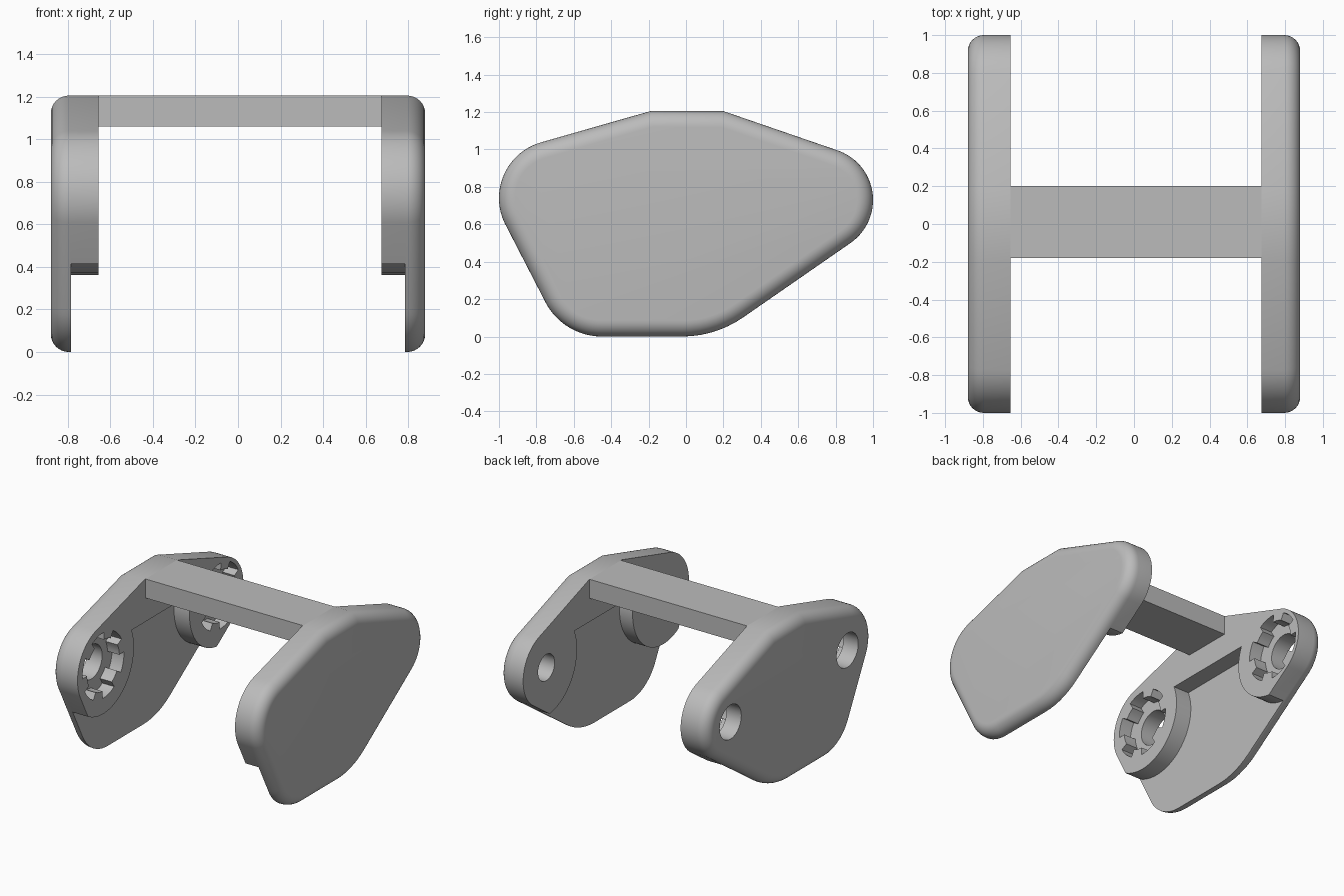
import bpy, bmesh
from math import sin, cos, radians

cube = bpy.data.objects.get("Cube")
if cube:
    bpy.data.objects.remove(cube, do_unlink=True)

grey = bpy.data.materials.new("plain_grey")
grey.use_nodes = True
grey.diffuse_color = (0.5, 0.5, 0.5, 1)
grey.node_tree.nodes["Principled BSDF"].inputs["Base Color"].default_value = (0.5, 0.5, 0.5, 1)

FRONT_HUB = (-0.69, 0.74)
BACK_HUB = (0.72, 0.73)
OUTER_X = 0.88
SKIN_X = 0.785


def arc(centre, r, start=0, end=360, steps=72):
    """Points of an arc in the y-z plane, angles in degrees."""
    angles = [radians(start + (end - start) * i / steps) for i in range(steps + 1)]
    if abs(end - start) == 360:
        angles.pop()
    return [(centre[0] + r * cos(a), centre[1] + r * sin(a)) for a in angles]


def hull(points):
    """Convex hull of 2D points."""
    points = sorted(set(points))

    def chain(seq):
        out = []
        for p in seq:
            while len(out) > 1 and ((out[-1][0] - out[-2][0]) * (p[1] - out[-2][1])
                                    - (out[-1][1] - out[-2][1]) * (p[0] - out[-2][0])) <= 1e-7:
                out.pop()
            out.append(p)
        return out[:-1]
    return chain(points) + chain(points[::-1])


def prism(name, outline, x0, x1, round_outer=0):
    """Extrude a y-z outline from x0 to x1, optionally rounding the x1 rim."""
    bm = bmesh.new()
    a = [bm.verts.new((x0, y, z)) for y, z in outline]
    b = [bm.verts.new((x1, y, z)) for y, z in outline]
    bm.faces.new(a)
    cap = bm.faces.new(b)
    for i in range(len(a)):
        j = (i + 1) % len(a)
        bm.faces.new((a[i], a[j], b[j], b[i]))
    bmesh.ops.recalc_face_normals(bm, faces=bm.faces)
    if round_outer:
        bmesh.ops.bevel(bm, geom=list(cap.edges), offset=round_outer, segments=8,
                        profile=0.5, affect='EDGES', clamp_overlap=False)
        bmesh.ops.recalc_face_normals(bm, faces=bm.faces)
    mesh = bpy.data.meshes.new(name)
    bm.to_mesh(mesh)
    bm.free()
    mesh.materials.append(grey)
    obj = bpy.data.objects.new(name, mesh)
    bpy.context.collection.objects.link(obj)
    return obj


def carve(obj, cutters):
    """Subtract the cutters, bake the result and drop the cutters."""
    for c in cutters:
        c.hide_render = True
        mod = obj.modifiers.new("cut", 'BOOLEAN')
        mod.operation = 'DIFFERENCE'
        mod.solver = 'EXACT'
        mod.object = c
    graph = bpy.context.evaluated_depsgraph_get()
    baked = bpy.data.meshes.new_from_object(obj.evaluated_get(graph))
    obj.modifiers.clear()
    obj.data = baked
    for c in cutters:
        bpy.data.objects.remove(c, do_unlink=True)


def toothed(centre, outer=0.25, inner=0.195, teeth=6):
    """Round socket outline with inward teeth."""
    pts = []
    for i in range(teeth):
        mid = 15 + i * 360 / teeth
        pts += arc(centre, inner, mid - 13, mid + 13, 4)
        pts += arc(centre, outer, mid + 13, mid + 360 / teeth - 13, 8)
    return pts


# Side plate outline: two end curves, two lower curves, flat top
side = hull(arc(FRONT_HUB, 0.31) + arc(BACK_HUB, 0.28)
            + arc((-0.45, 0.34), 0.34) + arc((-0.02, 0.57), 0.57)
            + [(-0.19, 1.205), (0.2, 1.205)])

# Pocket below the rib, leaving a round boss at each end
pocket = (arc(FRONT_HUB, 0.37, 22, -130, 40) + [(-1.1, -0.1), (1.1, -0.1)]
          + arc(BACK_HUB, 0.37, -50, -204, 40))

plates = []
for name, s, inner_x in (("left_plate", 1, 0.675), ("right_plate", -1, 0.655)):
    plate = prism(name, side, s * inner_x, s * OUTER_X, 0.085)
    cutters = [prism("pocket_cutter", pocket, s * 0.5, s * SKIN_X)]
    for hub in (FRONT_HUB, BACK_HUB):
        if s > 0:   # blind pivot holes
            cutters.append(prism("pivot_cutter", arc(hub, 0.1, steps=48), 0.5, 0.8))
        else:       # toothed sockets with through holes
            cutters.append(prism("socket_cutter", toothed(hub), -0.5, -0.755))
            cutters.append(prism("hole_cutter", arc(hub, 0.13, steps=48), -0.5, -1))
    carve(plate, cutters)
    plates.append(plate)

# Cross beam joining the plates
prism("cross_beam", [(-0.18, 1.06), (0.2, 1.06), (0.2, 1.205), (-0.18, 1.205)], -0.655, 0.675)

# Smooth the rounded plates, keeping hard edges
bpy.ops.object.select_all(action='DESELECT')
for plate in plates:
    plate.select_set(True)
bpy.context.view_layer.objects.active = plates[0]
bpy.ops.object.shade_smooth_by_angle(angle=radians(30))
